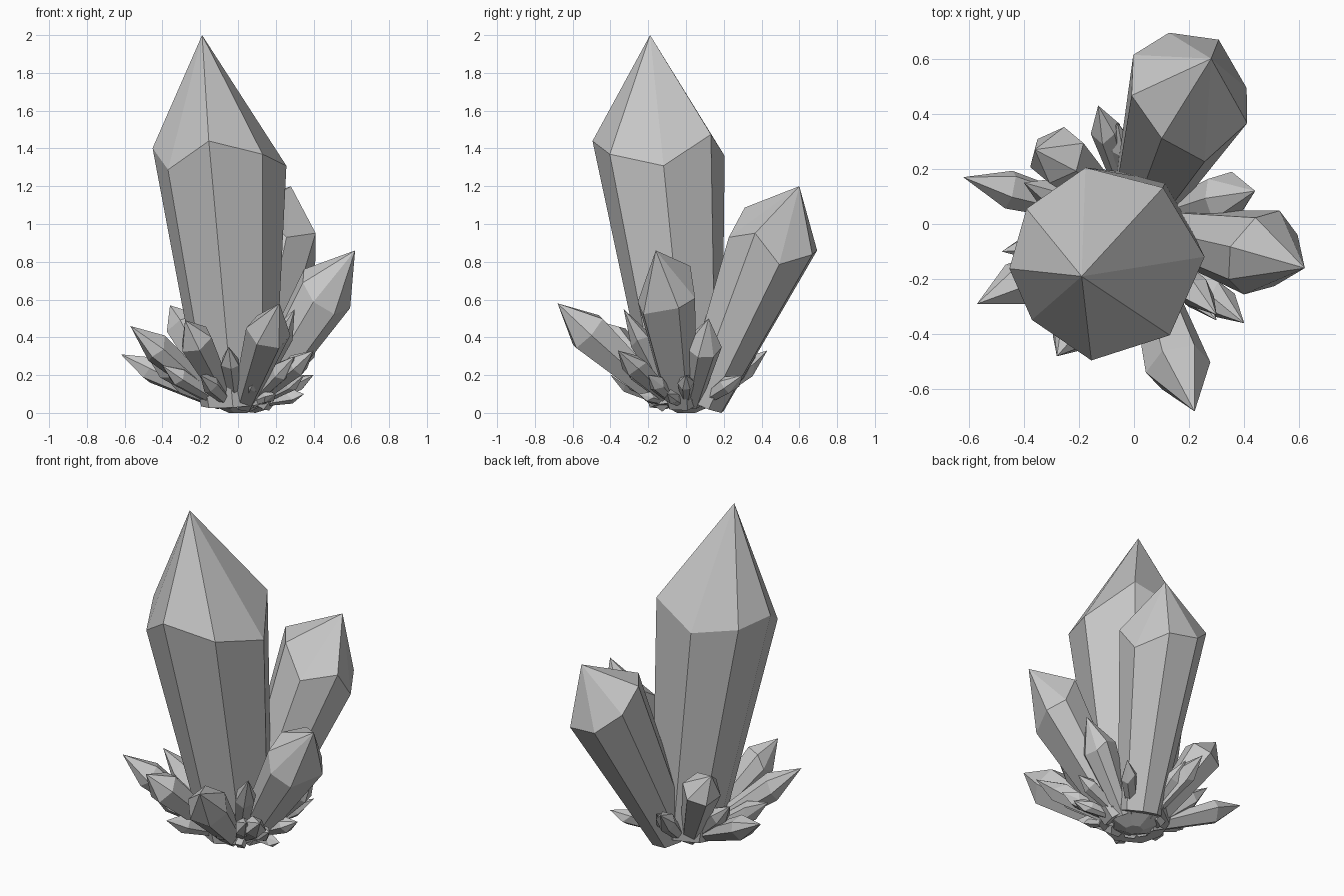
import bpy, bmesh, math, random
from mathutils import Vector

random.seed(4)
old = bpy.data.objects.get("Cube")
if old:
    bpy.data.objects.remove(old, do_unlink=True)

stone = bpy.data.materials.new("grey_stone")
stone.use_nodes = True
GREY = (0.57, 0.57, 0.57, 1)
stone.diffuse_color = GREY
stone.node_tree.nodes["Principled BSDF"].inputs["Base Color"].default_value = GREY
UP = Vector((0, 0, 1))
STEP = 0.05


def foot_centre(point, spread=0.1):
    """Where a crystal leaning towards the point grows out of the root."""
    outward = Vector((point.x, point.y, 0)).normalized()
    return outward * spread + UP * STEP


def crystal(name, base, middle, tip, radius, angles, rises, taper=0.5):
    """Leaning prism that widens from its foot to an uneven shoulder, then closes in a point.
    Angles are in degrees round the axis; rises shift shoulder corners along it in steps."""
    lean = UP.rotation_difference(middle - base)
    bm = bmesh.new()
    foot, shoulder = [], []
    for angle, rise in zip(angles, rises):
        a = math.radians(angle)
        spoke = lean @ Vector((math.cos(a), math.sin(a), 0)) * radius
        low = base + spoke * taper
        low.z = max(low.z, 0)
        foot.append(bm.verts.new(low))
        shoulder.append(bm.verts.new(middle + spoke + lean @ UP * rise * STEP))
    peak = bm.verts.new(tip)
    bm.faces.new(foot)
    for i in range(len(foot)):
        j = (i + 1) % len(foot)
        bm.faces.new((foot[i], foot[j], shoulder[j], shoulder[i]))
        bm.faces.new((shoulder[i], shoulder[j], peak))
    bmesh.ops.recalc_face_normals(bm, faces=bm.faces)
    mesh = bpy.data.meshes.new(name)
    bm.to_mesh(mesh)
    bm.free()
    mesh.materials.append(stone)
    bpy.context.collection.objects.link(bpy.data.objects.new(name, mesh))


def large_crystal(name, middle, tip, radius, angles, rises, spread=0.1, taper=0.5):
    middle = Vector(middle)
    crystal(name, foot_centre(middle, spread), middle, Vector(tip), radius, angles, rises, taper)


def shard(name, tip, radius, height=0.7, sides=6):
    """Small crystal with a randomly turned, slightly uneven shoulder."""
    tip = Vector(tip)
    base = foot_centre(tip)
    turn = random.uniform(0, 360)
    angles = [turn + 360 * (i + random.uniform(-0.15, 0.15)) / sides for i in range(sides)]
    rises = [random.uniform(-0.5, 0.5) for _ in range(sides)]
    crystal(name, base, base.lerp(tip, height), tip, radius, angles, rises)


# Large crystals with uneven shoulders
large_crystal("main_crystal", (-0.1, -0.14, 1.38), (-0.19, -0.19, 2), 0.35,
              (2, 53, 103, 146, 183, 218, 262, 311), (-2, 1, -1, 0, 1, -1, 2, 0),
              spread=0, taper=0.56)
large_crystal("back_crystal", (0.2, 0.48, 0.94), (0.28, 0.6, 1.2), 0.24,
              range(16, 360, 45), (-2, 0, 0, 1, 2, 1, -2, 0))
large_crystal("left_crystal", (0.46, -0.1, 0.63), (0.62, -0.16, 0.86), 0.165,
              (20, 63, 123, 170, 216, 258, 305), (0, 0, 2, 1, 0, -1, -1))
large_crystal("front_crystal", (0.16, -0.52, 0.43), (0.22, -0.68, 0.58), 0.12,
              range(5, 360, 60), [0] * 6)
large_crystal("back_right_crystal", (-0.28, 0.25, 0.46), (-0.36, 0.27, 0.57), 0.11,
              range(20, 360, 60), [0] * 6)

# Medium crystals fanning around the root
shard("back_left_shard", (0.44, 0.12, 0.5), 0.1, sides=7)
shard("front_right_shard", (-0.28, -0.48, 0.49), 0.095, height=0.75)
shard("right_shard", (-0.57, -0.29, 0.46), 0.08)
shard("right_low_shard", (-0.62, 0.17, 0.31), 0.07)
shard("front_left_shard", (0.3, -0.33, 0.55), 0.06)

# Small crystals filling the gaps, thicker where they are longer
small_tips = [
    (0.4, -0.36, 0.33), (0.3, -0.35, 0.3), (0.3, 0.3, 0.2), (-0.13, 0.43, 0.33),
    (-0.06, 0.37, 0.3), (-0.05, -0.4, 0.35), (0.4, 0, 0.2), (0.35, -0.1, 0.1),
    (-0.48, -0.1, 0.3), (-0.4, 0, 0.2), (-0.4, 0.15, 0.35), (-0.4, -0.25, 0.25),
    (-0.2, -0.4, 0.2), (0.1, -0.35, 0.2), (0.35, -0.2, 0.2), (0.2, -0.25, 0.1),
]
for n, tip in enumerate(small_tips, 1):
    shard(f"small_shard_{n}", tip, Vector(tip).length * 0.1)

# Rough root joining the crystals underneath
bpy.ops.mesh.primitive_cone_add(vertices=7, radius1=0.05, radius2=0.16, depth=STEP,
                                location=UP * STEP / 2)
root = bpy.context.object
root.name = "root"
root.data.materials.append(stone)
